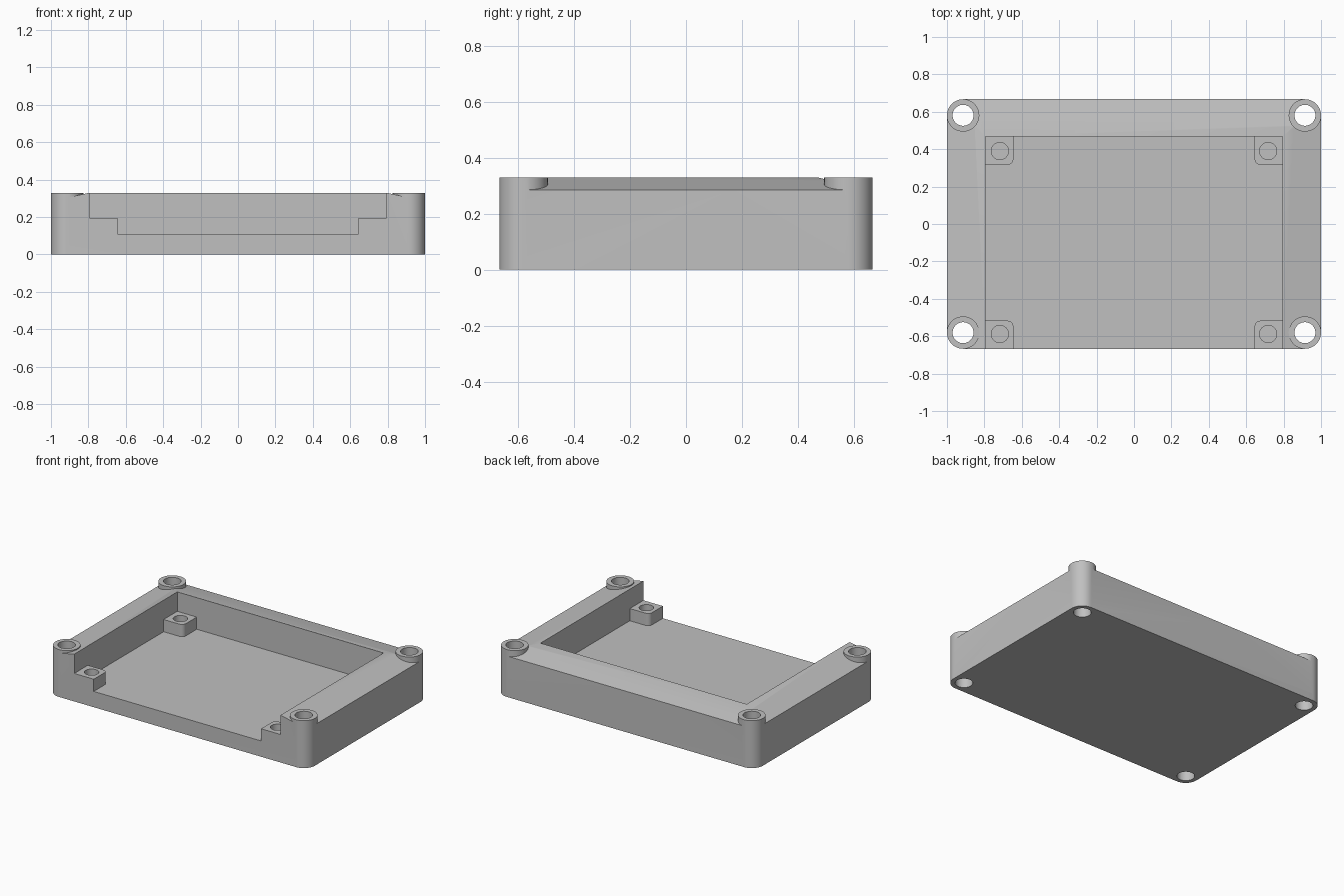
import bpy, bmesh, math

if "Cube" in bpy.data.objects:
    bpy.data.objects.remove(bpy.data.objects["Cube"], do_unlink=True)

X, Y = 1.0, 0.667            # half width and half depth
RIM, PEAK, FLOOR = 0.285, 0.33, 0.11
IN_X, IN_Y = 0.795, 0.467    # inner wall faces
R = 0.086                    # corner radius
PAD, PAD_TOP = 0.15, 0.195   # board mount size and height

grey = bpy.data.materials.new("light grey")
grey.use_nodes = True
grey.diffuse_color = (0.53, 0.53, 0.53, 1)
grey.node_tree.nodes["Principled BSDF"].inputs["Base Color"].default_value = grey.diffuse_color


def to_object(name, bm):
    bmesh.ops.recalc_face_normals(bm, faces=bm.faces)
    mesh = bpy.data.meshes.new(name)
    bm.to_mesh(mesh)
    bm.free()
    mesh.materials.append(grey)
    obj = bpy.data.objects.new(name, mesh)
    bpy.context.collection.objects.link(obj)
    return obj


def prism(name, x0, x1, y0, y1, z0, z1, r=0.0, steps=16):
    """Upright block with rounded vertical corners."""
    bm = bmesh.new()
    pts = []
    corners = [(x1 - r, y1 - r), (x0 + r, y1 - r), (x0 + r, y0 + r), (x1 - r, y0 + r)]
    for i, (cx, cy) in enumerate(corners):
        for k in range(steps + 1 if r else 1):
            a = math.pi / 2 * (i + k / steps)
            pts.append((cx + r * math.cos(a), cy + r * math.sin(a)))
    face = bm.faces.new([bm.verts.new((x, y, z0)) for x, y in pts])
    top = bmesh.ops.extrude_face_region(bm, geom=[face])["geom"]
    bmesh.ops.translate(bm, vec=(0, 0, z1 - z0),
                        verts=[v for v in top if isinstance(v, bmesh.types.BMVert)])
    return to_object(name, bm)


def cylinder(name, x, y, z0, z1, r):
    bm = bmesh.new()
    bmesh.ops.create_cone(bm, cap_ends=True, segments=48, radius1=r, radius2=r, depth=z1 - z0)
    bmesh.ops.translate(bm, vec=(x, y, (z0 + z1) / 2), verts=bm.verts)
    return to_object(name, bm)


def combine(target, tool, operation):
    mod = target.modifiers.new("combine", "BOOLEAN")
    mod.operation, mod.solver, mod.object = operation, "EXACT", tool
    bpy.context.view_layer.objects.active = target
    bpy.ops.object.modifier_apply(modifier=mod.name)
    bpy.data.objects.remove(tool, do_unlink=True)


# Case block whose rim slopes down to the outside on three sides
bm = bmesh.new()
for x in (-1, 1):
    for y in (-Y, Y):
        for z in (0, RIM):
            bm.verts.new((x * X, y, z))
    for y in (-Y, IN_Y):
        bm.verts.new((x * IN_X, y, PEAK))
bmesh.ops.convex_hull(bm, input=bm.verts)
bmesh.ops.dissolve_limit(bm, angle_limit=0.001, verts=bm.verts, edges=bm.edges)
case = to_object("case_tray", bm)

# Flat-topped corner bosses, trimmed with the case to the rounded outline
corner_points = [(sx * (X - R), sy * (Y - R)) for sx in (-1, 1) for sy in (-1, 1)]
for x, y in corner_points:
    combine(case, cylinder("boss", x, y, 0.05, PEAK, R + 0.001), "UNION")
combine(case, prism("outline", -X, X, -Y, Y, -0.1, 0.5, R), "INTERSECT")

# Pocket open at the front, leaving the four board mounts standing
pocket = prism("pocket", -IN_X, IN_X, -0.8, IN_Y, FLOOR, 0.6)
for s in (-1, 1):
    for y0, y1 in ((-0.95, -Y + PAD), (IN_Y - PAD, 0.6)):
        xs = sorted((s * (IN_X - PAD), s * 0.95))
        combine(pocket, prism("mount", *xs, y0, y1, 0, PAD_TOP, 0.03, 6), "DIFFERENCE")
combine(case, pocket, "DIFFERENCE")

# Through holes in the bosses and blind holes in the mounts
for x, y in corner_points:
    combine(case, cylinder("bolt_hole", x, y, -0.1, 0.5, 0.056), "DIFFERENCE")
for s in (-1, 1):
    for y in (-0.588, 0.39):
        combine(case, cylinder("screw_hole", s * 0.717, y, FLOOR, 0.4, 0.046), "DIFFERENCE")

bpy.ops.object.select_all(action="DESELECT")
case.select_set(True)
bpy.context.view_layer.objects.active = case
bpy.ops.object.shade_smooth_by_angle(angle=math.radians(25))
